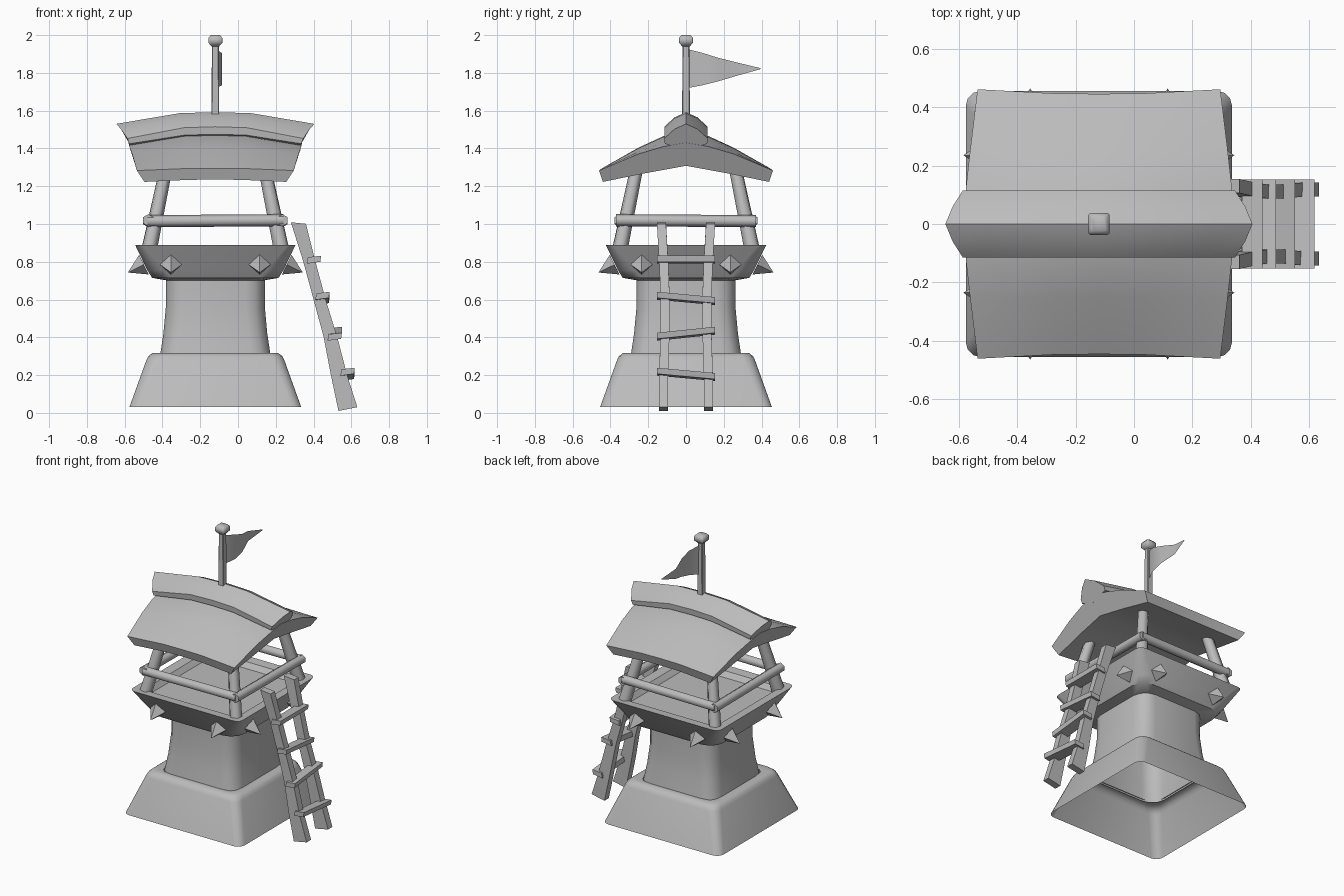
import bpy, bmesh, math
from mathutils import Vector, Matrix

cube = bpy.data.objects.get("Cube")
if cube:
    bpy.data.objects.remove(cube, do_unlink=True)

CX = -0.12  # tower axis

gray = bpy.data.materials.new("plain gray")
gray.use_nodes = True
GRAY = (0.5, 0.5, 0.5, 1)
gray.diffuse_color = GRAY
gray.node_tree.nodes["Principled BSDF"].inputs["Base Color"].default_value = GRAY


def finish(name, bm, angle=40):
    bmesh.ops.recalc_face_normals(bm, faces=bm.faces)
    mesh = bpy.data.meshes.new(name)
    bm.to_mesh(mesh)
    bm.free()
    mesh.materials.append(gray)
    ob = bpy.data.objects.new(name, mesh)
    bpy.context.collection.objects.link(ob)
    bpy.ops.object.select_all(action='DESELECT')
    ob.select_set(True)
    bpy.context.view_layer.objects.active = ob
    bpy.ops.object.shade_smooth_by_angle(angle=math.radians(angle))
    return ob


def loft(name, rings, cap_start=True, cap_end=True, angle=40):
    """Bridge a list of equal-length point rings."""
    bm = bmesh.new()
    rows = [[bm.verts.new(p) for p in r] for r in rings]
    n = len(rows[0])
    for a, b in zip(rows, rows[1:]):
        for i in range(n):
            j = (i + 1) % n
            bm.faces.new((a[i], a[j], b[j], b[i]))
    if cap_start:
        bm.faces.new(rows[0])
    if cap_end:
        bm.faces.new(rows[-1])
    return finish(name, bm, angle)


def square(half, z, corner, steps=3):
    """Rounded square ring around the tower axis."""
    pts = []
    for q in range(4):
        turn = Matrix.Rotation(q * math.pi / 2, 3, 'Z')
        for k in range(steps + 1):
            a = k / steps * math.pi / 2
            c = half - corner
            p = turn @ Vector((c + corner * math.cos(a), c + corner * math.sin(a), z))
            pts.append(p + Vector((CX, 0, 0)))
    return pts


def tube(name, a, b, r1, r2, sides=6, angle=65):
    a, b = Vector(a), Vector(b)
    rot = (b - a).to_track_quat('Z', 'Y')
    rings = []
    for p, r in ((a, r1), (b, r2)):
        rings.append([p + rot @ Vector((r * math.cos(t), r * math.sin(t), 0))
                      for t in (math.tau * (i + 0.5) / sides for i in range(sides))])
    return loft(name, rings, angle=angle)


# Stone foot, tower body and flared platform
loft("base", [square(*s) for s in ((.455, .03, .05), (.365, .28, .06), (.355, .3, .06),
                                  (.332, .318, .06), (.285, .31, .06))], False, False, 60)
loft("tower_body", [square(*s) for s in ((.293, .3, .1), (.275, .42, .1), (.262, .56, .1),
                                        (.262, .72, .1))], False, False)
loft("platform", [square(*s) for s in ((.25, .7, .1), (.335, .715, .1), (.36, .755, .09),
                                      (.425, .89, .04), (.36, .885, .04), (.335, .85, .04))],
     False, True)

# Two spikes on each platform side
for q in range(4):
    turn = Matrix.Rotation(q * math.pi / 2, 3, 'Z')
    for side in (-1, 1):
        axis = Vector((.9, 0, -.44)).normalized()
        up = Vector((.44, 0, .9)).normalized()
        foot = Vector((.378, side * .235, .785))
        bm = bmesh.new()
        place = lambda p: bm.verts.new(turn @ p + Vector((CX, 0, 0)))
        base = [place(foot + d * .058) for d in (up, Vector((0, 1, 0)), -up, Vector((0, -1, 0)))]
        tip = place(foot + axis * .095)
        for i in range(4):
            bm.faces.new((base[i], base[(i + 1) % 4], tip))
        bm.faces.new(base)
        finish("spike", bm, 20)

# Leaning corner posts and railing
for sx in (-1, 1):
    for sy in (-1, 1):
        tube("post", (CX + sx * .355, sy * .355, .84), (CX + sx * .26, sy * .26, 1.3), .043, .035)
for s in (-1, 1):
    tube("railing", (CX - .36, s * .35, 1.015), (CX + .36, s * .35, 1.02), .032, .032)
    tube("railing", (CX + s * .355, -.37, 1.02), (CX + s * .355, .37, 1.015), .032, .032)


def ridge_loft(name, profile, angle):
    """Sweep a (y, z, half_width, end_drop, end_spread) outline along x."""
    rings = []
    for t in (-1, -.75, -.36, 0, .36, .75, 1):
        e = max(0, (abs(t) - .3) / .7)
        rings.append([(CX + t * w, y * (1 + spread * e), z - drop * e)
                      for y, z, w, drop, spread in profile])
    return loft(name, rings, angle=angle)


def mirrored(half):
    """Complete an outline that runs from the top centre to the bottom centre."""
    return half + [(-y, *rest) for y, *rest in half[-2:0:-1]]


# Saddle roof slab with its ridge cap
ridge_loft("roof", mirrored([
    (0, 1.49, .46, .06, 0), (.12, 1.465, .455, .055, 0), (.25, 1.405, .44, .035, .02),
    (.445, 1.295, .415, .012, .035), (.425, 1.235, .375, .012, .035),
    (.22, 1.28, .39, .012, 0), (0, 1.32, .4, .012, 0)]), 45)
ridge_loft("ridge_cap", mirrored([
    (0, 1.592, .525, .062, 0), (.06, 1.565, .5, .062, 0), (.115, 1.515, .465, .062, 0),
    (.112, 1.475, .455, .05, 0), (0, 1.42, .45, .03, 0)]), 45)

# Flagpole, knob and pennant
loft("flagpole", [square(.021, 1.55, .004, 1), square(.018, 1.96, .004, 1)])
loft("pole_knob", [square(*s, 1) for s in ((.02, 1.94, .004), (.037, 1.96, .006),
                                          (.037, 1.985, .006), (.024, 2.0, .006))], angle=50)
bm = bmesh.new()
cols = []
for y, x, top, low in ((.01, -.115, 1.925, 1.72), (.09, -.085, 1.905, 1.735),
                       (.17, -.085, 1.88, 1.755), (.27, -.11, 1.855, 1.785),
                       (.395, -.085, 1.825, 1.82)):
    cols.append((bm.verts.new((x, y, top)), bm.verts.new((x, y, low))))
for a, b in zip(cols, cols[1:]):
    bm.faces.new((a[0], b[0], b[1], a[1]))
finish("flag", bm, 60)


def box_ring(x, y, z, dx, dy, tilt):
    return [(x + sx * dx, y + sy * dy, z + sx * dx * tilt)
            for sx, sy in ((-1, -1), (1, -1), (1, 1), (-1, 1))]


# Ladder rails, bowed outwards
for s in (-1, 1):
    path = ((.32, .13, 1.005, .04), (.378, .118, .8, .033), (.432, .11, .6, .033),
            (.49, .112, .4, .037), (.535, .118, .2, .044), (.582, .118, .02, .05))
    loft("ladder_rail", [box_ring(x, s * y, z, d, .024, .2 if z < .1 else -.1)
                         for x, y, z, d in path], angle=30)

# Slightly crooked ladder rungs
for x, z, skew in ((.402, .812, 0), (.447, .607, -.014), (.512, .42, .016), (.58, .205, -.014)):
    rings = []
    for y in (-.153, .153):
        k = skew * y / .153
        rings.append([(x + u, y, z + v + k) for u, v in
                      ((-.038, -.022), (.034, -.012), (.038, .02), (-.032, .012))])
    loft("ladder_rung", rings, angle=30)
